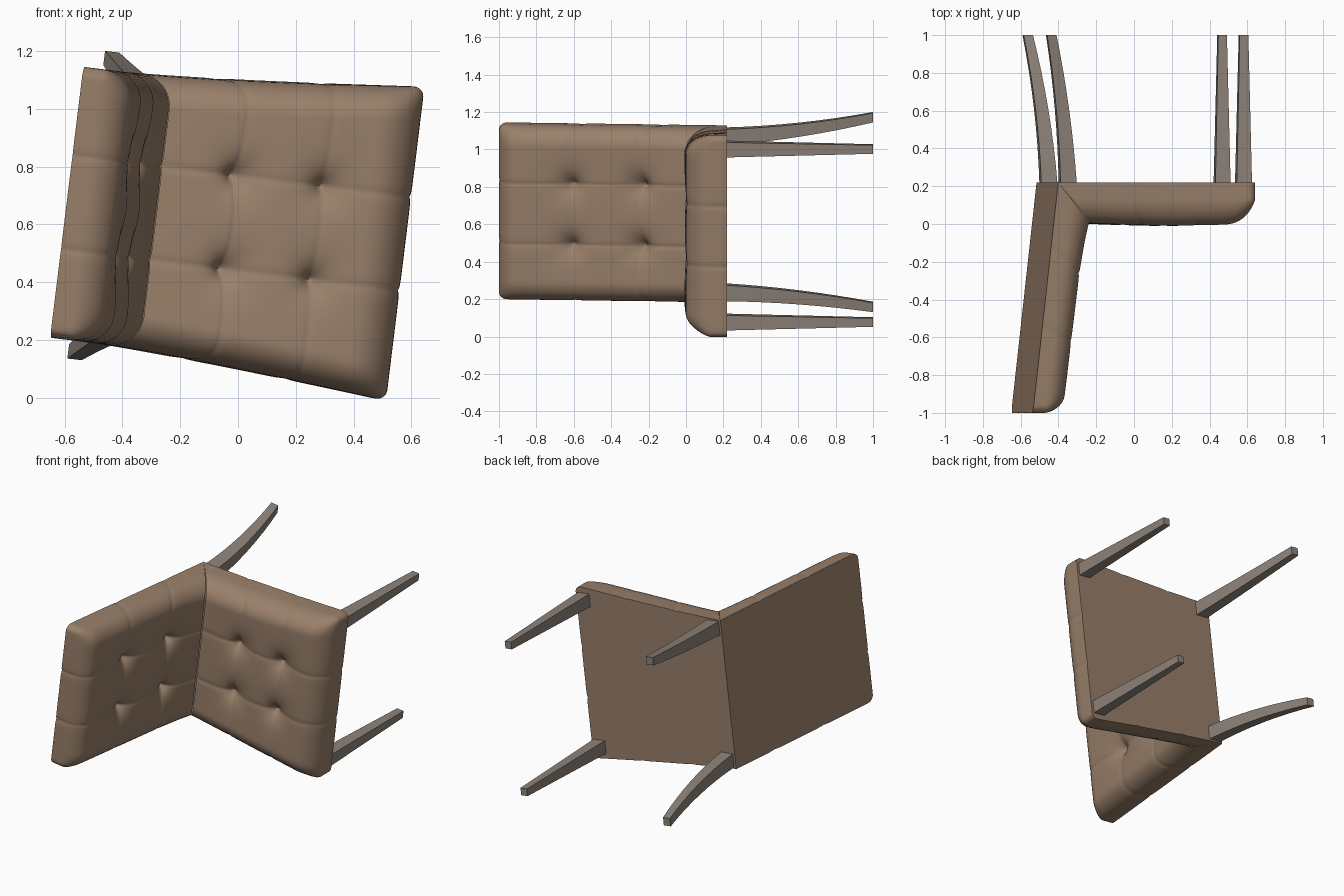
import bpy, bmesh, math
from mathutils import Vector

if "Cube" in bpy.data.objects:
    bpy.data.objects.remove(bpy.data.objects["Cube"])

ANG = 0.122                      # whole chair is turned about y
C, S = math.cos(ANG), math.sin(ANG)


def place(u, y, v):
    """u = back to front of the seat, v = across the seat, y = world y."""
    return Vector((u * C + v * S, y, 0.604 - u * S + v * C))


def material(name, col):
    m = bpy.data.materials.new(name)
    m.diffuse_color = (*col, 1)
    m.use_nodes = True
    m.node_tree.nodes["Principled BSDF"].inputs["Base Color"].default_value = m.diffuse_color
    return m


leather = material("brown leather", (0.32, 0.215, 0.145))
wood = material("grey wood", (0.27, 0.23, 0.195))


def finish(bm, name, mat, angle):
    bmesh.ops.recalc_face_normals(bm, faces=bm.faces)
    me = bpy.data.meshes.new(name)
    bm.to_mesh(me)
    bm.free()
    me.materials.append(mat)
    ob = bpy.data.objects.new(name, me)
    bpy.context.collection.objects.link(ob)
    bpy.ops.object.select_all(action='DESELECT')
    ob.select_set(True)
    bpy.context.view_layer.objects.active = ob
    bpy.ops.object.shade_smooth_by_angle(angle=math.radians(angle))
    return ob


def samples(length, r, both):
    """Positions 0..length, bunched up inside the rounded edges."""
    n = 10
    arc = [r * (1 - math.cos(math.pi / 2 * i / n)) for i in range(n)]
    lo = arc if both else []
    start = r if both else 0.0
    end = length - r
    mid = [start + (end - start) * i / 84 for i in range(85)]
    return lo + mid + [length - a for a in reversed(arc)]


def rounding(d, r):
    return 1.0 if d >= r else math.sqrt(max(0, 1 - (1 - d / r) ** 2))


def cushion(name, length, half, r_end, r_side, thick, wall, tufts, mapping):
    """Tufted pad: flat base, rounded sides and free end, open at the mitre."""
    al = samples(length, r_end, False)
    av = samples(2.0, r_side / half(0.5), True)
    bm = bmesh.new()
    top, low = [], {}
    for i, a in enumerate(al):
        s = a / length
        row = []
        for j, b in enumerate(av):
            hw = half(s)
            v = (b - 1) * hw
            de, ds = length - a, hw - abs(v)
            fe, fs = rounding(de, r_end), rounding(ds, r_side)
            seam_a = sum(math.exp(-abs(a - t) / 0.012) for t in tufts)
            seam_v = sum(math.exp(-abs(v - t) / 0.012) for t in (-0.163, 0.163))
            dip = sum(math.exp(-math.hypot(a - t, v - w) / 0.05)
                      for t in tufts for w in (-0.163, 0.163))
            T = thick(s)
            h = wall * T + (1 - wall) * T * fe * fs
            h -= fe * fs * (0.075 * dip + 0.006 * min(1, seam_a + seam_v))
            # soft plan corners and small pinches where seams reach the edge
            k = 0.012 * max(0, 1 - de / 0.04) ** 2 * max(0, 1 - ds / 0.04) ** 2
            ae = a - k - 0.005 * seam_v * (1 - fe)
            side = k + 0.005 * seam_a * (1 - fs)
            vv = v - math.copysign(side, v)
            row.append(bm.verts.new(place(*mapping(ae / length, h, vv))))
            if i == len(al) - 1 or j in (0, len(av) - 1):
                low[i, j] = bm.verts.new(place(*mapping(ae / length, 0, vv)))
        top.append(row)
    n, m = len(al) - 1, len(av) - 1
    for i in range(n):
        for j in range(m):
            bm.faces.new((top[i][j], top[i + 1][j], top[i + 1][j + 1], top[i][j + 1]))
    # side walls and flat base
    path = [(i, 0) for i in range(n + 1)] + [(n, j) for j in range(1, m + 1)]
    path += [(i, m) for i in range(n - 1, -1, -1)]
    for p, q in zip(path, path[1:]):
        bm.faces.new((top[p[0]][p[1]], top[q[0]][q[1]], low[q], low[p]))
    bm.faces.new([low[p] for p in path])
    return finish(bm, name, leather, 50)


# Seat: underside at y = 0.22, top near y = 0, rear end cut on the mitre
def seat_map(s, h, v):
    back = -0.462 + 0.182 * h / 0.22
    return back + (0.583 - back) * s, 0.22 - h, v


cushion("seat_cushion", 0.863, lambda s: 0.472 + 0.076 * s ** 1.3, 0.14, 0.11,
        lambda s: 0.215 + 0.015 * math.sin(math.pi * s), 0.38,
        (0.267, 0.565), seat_map)


# Backrest: leaning flat rear, padded front, lower end cut on the mitre
def back_map(s, h, v):
    start = 0.22 - 0.22 * h / 0.2
    y = start + (-1.0 - start) * s
    return -0.462 + 0.135 * (y - 0.22) / 1.22 + h, y, v


cushion("backrest_cushion", 1.0, lambda s: 0.472, 0.09, 0.11,
        lambda s: 0.17 + 0.03 * (1 - s) ** 5 + 0.006 * math.sin(math.pi * s), 0.38,
        (0.28, 0.635), back_map)


# Legs: square tapered posts; the rear ones sweep back and outward
def leg(name, top, foot, w0, w1, steps):
    bm = bmesh.new()
    rings = []
    for i in range(steps + 1):
        t = i / steps
        k = 0.4 * t + 0.6 * t * t
        u = top[0] + (foot[0] - top[0]) * k
        v = top[1] + (foot[1] - top[1]) * k
        w = (w0 + (w1 - w0) * t) / 2
        y = 0.215 + 0.785 * t
        rings.append([bm.verts.new(place(u + a * w, y, v + b * w))
                      for a, b in ((-1, -1), (1, -1), (1, 1), (-1, 1))])
    for p, q in zip(rings, rings[1:]):
        for i in range(4):
            j = (i + 1) % 4
            bm.faces.new((p[i], p[j], q[j], q[i]))
    bm.faces.new(rings[0])
    bm.faces.new(rings[-1])
    finish(bm, name, wood, 30)


for side, label in ((1, "a"), (-1, "b")):
    leg("front_leg_" + label, (0.527, side * 0.466), (0.527, side * 0.466), 0.081, 0.046, 1)
    leg("rear_leg_" + label, (-0.405, side * 0.42), (-0.504, side * 0.511), 0.086, 0.05, 8)
